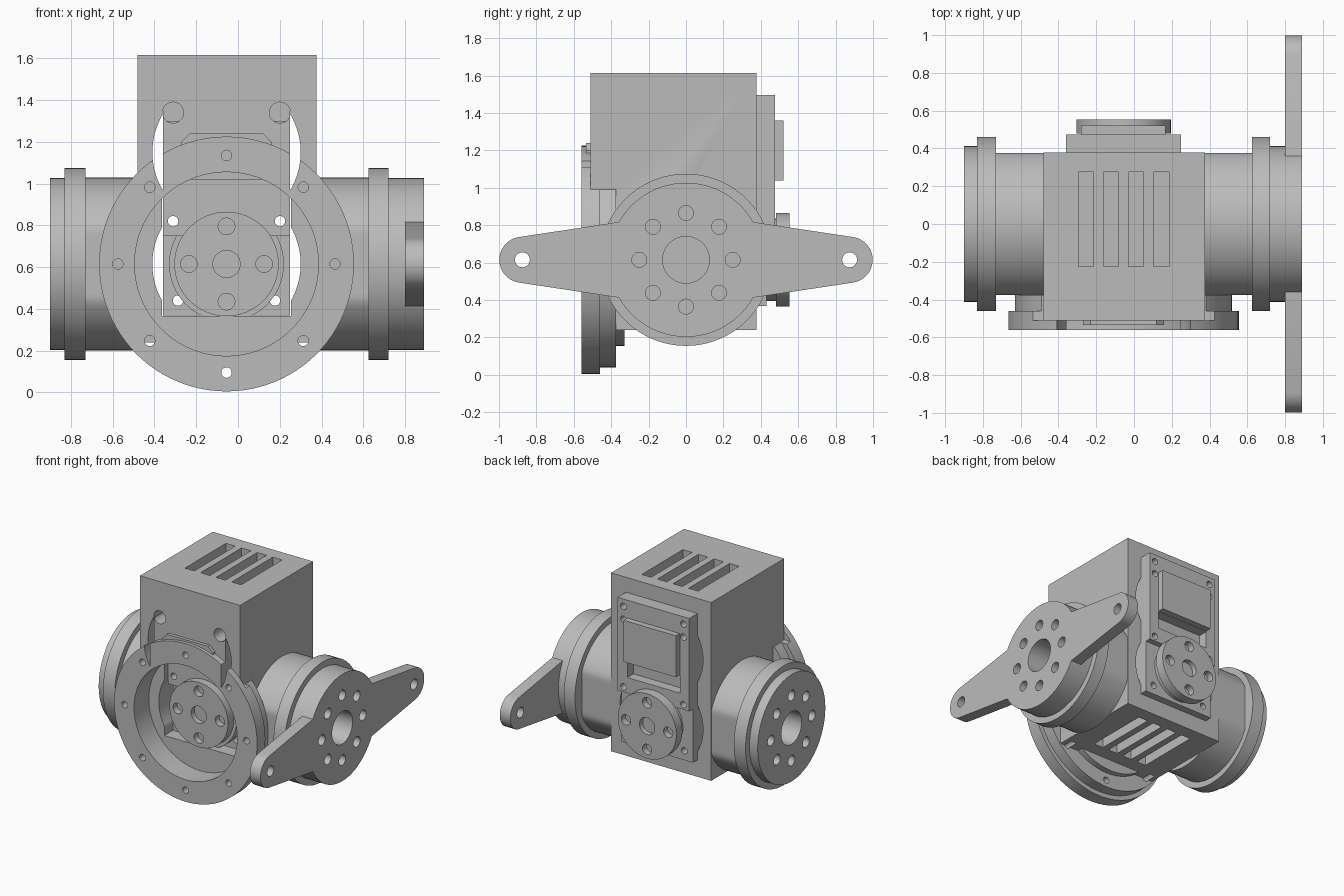
import bpy, bmesh
from math import sin, cos, radians, acos, degrees

if "Cube" in bpy.data.objects:
    bpy.data.objects.remove(bpy.data.objects["Cube"])

gray = bpy.data.materials.new("light gray")
gray.use_nodes = True
gray.diffuse_color = (0.5, 0.5, 0.5, 1)
gray.node_tree.nodes["Principled BSDF"].inputs["Base Color"].default_value = gray.diffuse_color

CX, CZ = -0.055, 0.615      # front bore axis
HALF = 0.308                # half width of the actuator


def arc(u, v, r, start=0, end=360, n=64):
    """Points on an arc; a full turn leaves out the repeated end point."""
    steps = n if end - start == 360 else n - 1
    return [(u + r * cos(radians(start + (end - start) * i / steps)),
             v + r * sin(radians(start + (end - start) * i / steps))) for i in range(n)]


def prism(name, axis, pts, lo, hi):
    """Extrude a flat outline along an axis from lo to hi."""
    place = {"X": lambda u, v, w: (w, u, v),
             "Y": lambda u, v, w: (u, w, v),
             "Z": lambda u, v, w: (u, v, w)}[axis]
    bm = bmesh.new()
    base = bm.faces.new([bm.verts.new(place(u, v, lo)) for u, v in pts])
    new = bmesh.ops.extrude_face_region(bm, geom=[base])["geom"]
    move = place(0, 0, hi - lo)
    bmesh.ops.translate(bm, vec=move, verts=[g for g in new if isinstance(g, bmesh.types.BMVert)])
    bmesh.ops.recalc_face_normals(bm, faces=bm.faces)
    mesh = bpy.data.meshes.new(name)
    bm.to_mesh(mesh)
    bm.free()
    mesh.materials.append(gray)
    ob = bpy.data.objects.new(name, mesh)
    bpy.context.collection.objects.link(ob)
    return ob


def disc(name, axis, u, v, r, lo, hi, n=64):
    return prism(name, axis, arc(u, v, r, n=n), lo, hi)


def box(name, x0, x1, y0, y1, z0, z1):
    return prism(name, "Z", [(x0, y0), (x1, y0), (x1, y1), (x0, y1)], z0, z1)


def combine(target, parts, operation):
    for part in parts:
        mod = target.modifiers.new(part.name, "BOOLEAN")
        mod.operation, mod.solver, mod.object = operation, "EXACT", part
        bpy.context.view_layer.objects.active = target
        bpy.ops.object.modifier_apply(modifier=mod.name)
        bpy.data.objects.remove(part)


def finish(ob):
    bpy.ops.object.select_all(action="DESELECT")
    ob.select_set(True)
    bpy.context.view_layer.objects.active = ob
    bpy.ops.object.shade_smooth_by_angle(angle=radians(30))


def bolt_circle(axis, u, v, ring, r, count, lo, hi):
    return [disc("bolt_hole", axis, pu, pv, r, lo, hi, 24) for pu, pv in arc(u, v, ring, n=count)]


# Housing: block, mounting flange, rear steps of the flange
flange = disc("flange", "Y", CX, CZ, 0.61, -0.56, -0.46, 96)
combine(flange, [disc("step", "Y", CX, CZ, 0.575, -0.47, -0.375, 96)], "UNION")
combine(flange, [box("notch", x, x + 0.06, -0.51, -0.3, 0.99, 1.4) for x in (-0.54, 0.375)],
        "DIFFERENCE")
housing = box("housing", -0.48, 0.375, -0.51, 0.378, 0.24, 1.615)
combine(housing, [flange, disc("inner_step", "Y", CX, CZ, 0.46, -0.45, -0.33),
                  prism("front_tab", "Y", [(-0.27, 0.9), (0.16, 0.9), (0.16, 1.2), (0.12, 1.24),
                                           (-0.23, 1.24), (-0.27, 1.2)], -0.535, -0.5)], "UNION")

# Bore, actuator pocket and crescent reliefs
cuts = [disc("bore", "Y", CX, CZ, 0.44, -0.7, -0.38, 96),
        box("pocket", CX - HALF, CX + HALF, -0.45, 0.6, 0.365, 1.02),
        box("upper_pocket", CX - HALF, CX + HALF, -0.36, 0.6, 0.9, 1.5)]
relief = 0.355
spread = degrees(acos((HALF - 0.004) / relief))
for z in (CZ, 1.15):
    for middle in (0, 180):
        cuts.append(prism("relief", "Y", arc(CX, z, relief, middle - spread, middle + spread, 24),
                          -0.7 if z > 1 else -0.45, 0.6))
# Cooling slots at top and bottom, flange holes, screw holes
for x in (-0.255, -0.122, 0.011, 0.144):
    cuts += [box("slot", x - 0.04, x + 0.04, -0.225, 0.275, *z) for z in ((1.48, 1.7), (0.1, 0.38))]
cuts += bolt_circle("Y", CX, CZ, 0.52, 0.025, 8, -0.7, -0.3)
cuts += [disc("screw_hole", "Y", CX + s * 0.256, 1.34, 0.05, -0.7, -0.33, 32) for s in (-1, 1)]
combine(housing, cuts, "DIFFERENCE")
finish(housing)

# Side tubes: flattened neck, collar and end disc
neck = [(max(-0.375, min(0.375, y)), z) for y, z in arc(0, CZ, 0.413, n=96)]
sides = {"right": (-0.73, -0.83, -0.9, -0.478), "left": (0.625, 0.72, 0.89, 0.373)}
for side, (inner, outer, tip, root) in sides.items():
    tube = prism(side + "_tube", "X", neck, *sorted((root, inner)))
    combine(tube, [disc("collar", "X", 0, CZ, 0.46, *sorted((inner, outer)), 96)], "UNION")
    end = disc(side + "_end", "X", 0, CZ, 0.412, *sorted((outer, tip)), 96)
    if side == "left":
        # Two-ended lever
        outline = (arc(0.875, CZ, 0.123, -82, 82, 24) + [(0.36, 0.817), (-0.36, 0.817)]
                   + arc(-0.875, CZ, 0.123, 98, 262, 24) + [(-0.36, 0.413), (0.36, 0.413)])
        lever = prism("lever", "X", outline, 0.8, 0.89)
        combine(lever, [disc("lever_hole", "X", y, CZ, 0.04, 0.7, 1, 32) for y in (-0.875, 0.875)],
                "DIFFERENCE")
        combine(end, [lever], "UNION")
    combine(tube, [end], "UNION")
    face = -1 if tip < 0 else 1
    holes = bolt_circle("X", 0, CZ, 0.25, 0.04, 8, *sorted((tip - face * 0.1, tip + face * 0.1)))
    holes.append(disc("shaft_hole", "X", 0, CZ, 0.125, *sorted((root + face * 0.03, tip + face * 0.1)), 48))
    combine(tube, holes, "DIFFERENCE")
    finish(tube)

# Actuator body with ears, rear cover and recess
W = HALF - 0.003
actuator = box("actuator", CX - W, CX + W, -0.28, 0.43, 0.368, 1.497)
combine(actuator, [
    box("front_ears", CX - W, CX + W, -0.34, -0.2, 0.75, 1.3),
    box("rear_cover", CX - W, CX + W, 0.3, 0.475, 0.78, 1.497),
    box("rear_lid", -0.28, 0.168, 0.4, 0.522, 1.04, 1.36)], "UNION")
combine(actuator, [box("recess", -0.28, 0.168, 0.4, 0.6, 0.9, 1.035)]
        + [disc("ear_hole", "Y", CX + s * x, z, 0.025, -0.5, 0.6, 20)
           for s in (-1, 1) for x, z in ((0.256, 0.82), (0.232, 0.44))]
        + [disc("cover_hole", "Y", CX + s * 0.256, z, 0.025, lo, hi, 20)
           for s in (-1, 1) for z, lo, hi in ((1.44, 0.4, 0.6), (1.34, 0.4, 0.6))], "DIFFERENCE")
finish(actuator)

# Output horns at front and back
for name, boss, plate in (("front_horn", (-0.33, -0.27), (-0.4, -0.32)),
                          ("rear_horn", (0.4, 0.49), (0.48, 0.553))):
    horn = disc(name, "Y", CX, CZ, 0.25, *plate)
    face = plate[0] if plate[0] < 0 else plate[1]
    combine(horn, bolt_circle("Y", CX, CZ, 0.18, 0.04, 4, face - 0.05, face + 0.05)
            + [disc("hub_hole", "Y", CX, CZ, 0.065, face - 0.04, face + 0.04, 32)], "DIFFERENCE")
    finish(horn)
    finish(disc(name + "_boss", "Y", CX, CZ, 0.275 if face < 0 else 0.22, *boss))
